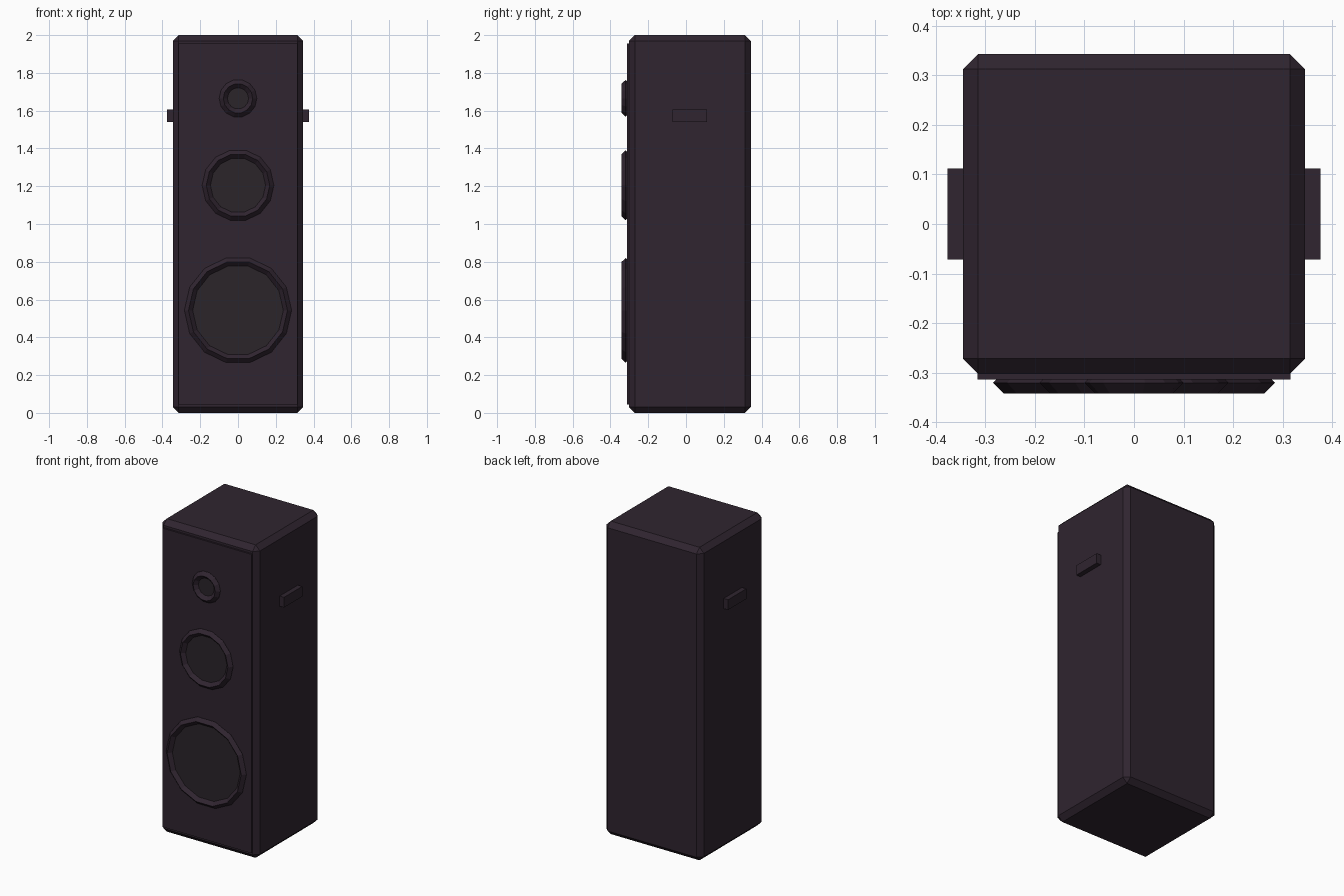
import bpy, bmesh, math
from mathutils import Matrix, Vector

cube = bpy.data.objects.get("Cube")
if cube:
    bpy.data.objects.remove(cube, do_unlink=True)


def material(name, colour):
    mat = bpy.data.materials.new(name)
    mat.use_nodes = True
    mat.diffuse_color = colour
    mat.node_tree.nodes["Principled BSDF"].inputs["Base Color"].default_value = colour
    return mat


CASE = material("dark plum", (0.029, 0.018, 0.029, 1))
CONE = material("dark grey", (0.024, 0.018, 0.023, 1))


def add_object(name, bm, mat):
    bmesh.ops.recalc_face_normals(bm, faces=bm.faces)
    mesh = bpy.data.meshes.new(name)
    bm.to_mesh(mesh)
    bm.free()
    mesh.materials.append(mat)
    obj = bpy.data.objects.new(name, mesh)
    bpy.context.collection.objects.link(obj)
    return obj


def box(name, low, high, mat, bevel=0):
    low, high = Vector(low), Vector(high)
    bm = bmesh.new()
    bmesh.ops.create_cube(bm, size=1, matrix=Matrix.Translation((low + high) / 2)
                          @ Matrix.Diagonal((high - low).to_4d()))
    if bevel:
        bmesh.ops.bevel(bm, geom=bm.edges[:], offset=bevel, segments=1, affect='EDGES')
    return add_object(name, bm, mat)


def ring(name, z, radius, tube=0.022, y=-0.32, sides=14):
    # diamond section swept round the speaker axis
    bm = bmesh.new()
    section = [(radius + tube, y), (radius, y - tube), (radius - tube, y), (radius, y + tube)]
    loops = []
    for i in range(sides):
        a = math.tau * i / sides
        loops.append([bm.verts.new((r * math.cos(a), d, z + r * math.sin(a))) for r, d in section])
    for i in range(sides):
        a, b = loops[i], loops[(i + 1) % sides]
        for j in range(4):
            k = (j + 1) % 4
            bm.faces.new((a[j], a[k], b[k], b[j]))
    return add_object(name, bm, CASE)


def disc(name, z, radius, y=-0.313, depth=0.008, sides=14):
    bm = bmesh.new()
    turn = Matrix.Translation((0, y, z)) @ Matrix.Rotation(math.pi / 2, 4, 'X')
    bmesh.ops.create_cone(bm, cap_ends=True, segments=sides, radius1=radius, radius2=radius,
                          depth=depth, matrix=turn @ Matrix.Rotation(math.pi / 2, 4, 'Z'))
    return add_object(name, bm, CONE)


# Cabinet and front panel
box("cabinet", (-0.345, -0.302, 0), (0.345, 0.343, 2), CASE, bevel=0.031)
box("front_panel", (-0.315, -0.313, 0.045), (0.315, -0.29, 1.955), CASE)

# Speakers, from the smallest at the top to the largest at the bottom
for part, z, radius in (("tweeter", 1.665, 0.078), ("midrange", 1.205, 0.168), ("woofer", 0.543, 0.262)):
    ring(part + "_ring", z, radius)
    disc(part + "_disc", z, radius - 0.01)

# Side handles
for side, x in (("left", 0.353), ("right", -0.353)):
    box(side + "_handle", (x - 0.023, -0.072, 1.54), (x + 0.023, 0.112, 1.605), CASE)
